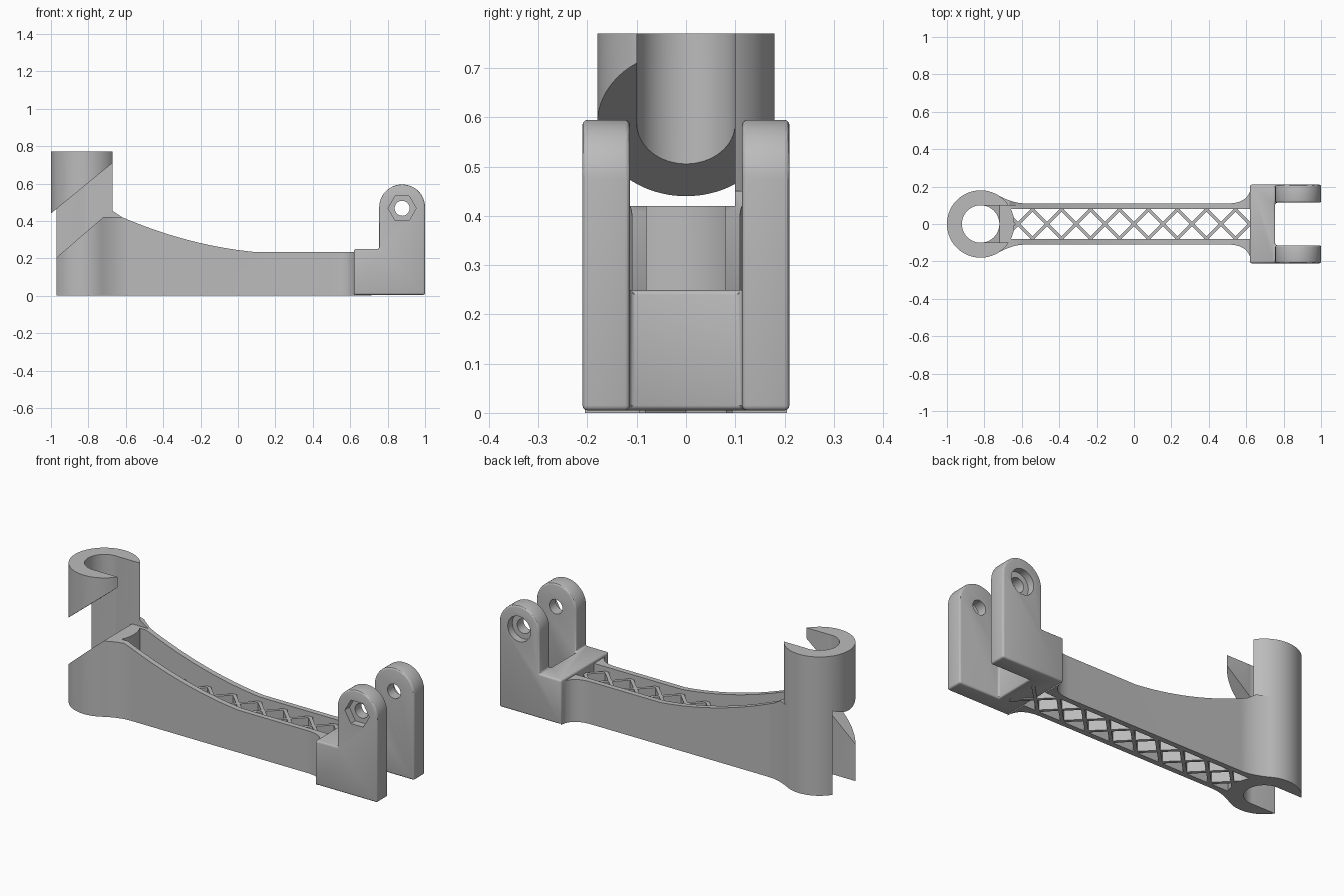
import bpy, bmesh, math
from mathutils import Matrix, Vector

if "Cube" in bpy.data.objects:
    bpy.data.objects.remove(bpy.data.objects["Cube"])

grey = bpy.data.materials.new("plain grey")
grey.use_nodes = True
grey.diffuse_color = (0.5, 0.5, 0.5, 1)
grey.node_tree.nodes["Principled BSDF"].inputs["Base Color"].default_value = (0.5, 0.5, 0.5, 1)


def from_bmesh(name, bm):
    bmesh.ops.recalc_face_normals(bm, faces=bm.faces)
    mesh = bpy.data.meshes.new(name)
    bm.to_mesh(mesh)
    bm.free()
    obj = bpy.data.objects.new(name, mesh)
    bpy.context.collection.objects.link(obj)
    mesh.materials.append(grey)
    return obj


def prism(name, points, low, high, axis="Z"):
    """Extrude an outline along Z (points are x, y) or along Y (points are x, z)."""
    bm = bmesh.new()
    place = (lambda a, b: (a, b, low)) if axis == "Z" else (lambda a, b: (a, low, b))
    face = bm.faces.new([bm.verts.new(place(a, b)) for a, b in points])
    moved = bmesh.ops.extrude_face_region(bm, geom=[face])["geom"]
    step = Vector((0, 0, high - low)) if axis == "Z" else Vector((0, high - low, 0))
    bmesh.ops.translate(bm, verts=[v for v in moved if isinstance(v, bmesh.types.BMVert)], vec=step)
    return from_bmesh(name, bm)


def box(name, x0, x1, y0, y1, z0, z1):
    return prism(name, [(x0, y0), (x1, y0), (x1, y1), (x0, y1)], z0, z1)


def circle(cx, cy, r, n=64, start=0.0, sweep=2 * math.pi):
    last = n if sweep >= 2 * math.pi else n + 1
    return [(cx + r * math.cos(start + sweep * i / n),
             cy + r * math.sin(start + sweep * i / n)) for i in range(last)]


def bezier(a, b, c, n=16):
    a, b, c = Vector(a), Vector(b), Vector(c)
    return [tuple((1 - t) ** 2 * a + 2 * t * (1 - t) * b + t * t * c)
            for t in (i / n for i in range(n + 1))]


def apply_modifiers(obj):
    graph = bpy.context.evaluated_depsgraph_get()
    mesh = bpy.data.meshes.new_from_object(obj.evaluated_get(graph))
    obj.modifiers.clear()
    obj.data = mesh


def boolean(obj, tool, operation="DIFFERENCE"):
    mod = obj.modifiers.new(operation, "BOOLEAN")
    mod.operation, mod.object, mod.solver = operation, tool, "EXACT"
    apply_modifiers(obj)
    bpy.data.objects.remove(tool)


def smooth(obj):
    bpy.ops.object.select_all(action="DESELECT")
    obj.select_set(True)
    bpy.context.view_layer.objects.active = obj
    bpy.ops.object.shade_smooth_by_angle(angle=math.radians(30))


# Arm: plan outline with flared ends, trimmed by the sagging side profile
CX, OUTER, BORE = -0.82, 0.18, 0.1
side = bezier((-0.73, 0.156), (-0.65, 0.11), (-0.58, 0.11))
side += bezier((0.5, 0.11), (0.62, 0.11), (0.625, 0.205))
arm = prism("arm_and_clip", side + [(x, -y) for x, y in reversed(side)], 0, 0.6)
profile = [(0.7, -0.1), (0.7, 0.235)]
profile += bezier((0.08, 0.235), (-0.27, 0.27), (-0.62, 0.42), 24)
profile += [(-0.665, 0.45), (-0.9, 0.45), (-0.9, -0.1)]
boolean(arm, prism("trim", profile, -0.4, 0.4, "Y"), "INTERSECT")
boolean(arm, box("cavity", -0.76, 0.7, -0.08, 0.08, -0.1, 0.7))

# Clip: tube with a bore, opposite end slots and a diagonal entry slot
boolean(arm, prism("tube", circle(CX, 0, OUTER, 96), 0, 0.77), "UNION")
boolean(arm, prism("bore", circle(CX, 0, BORE), -0.1, 0.9))


def upper(x):
    return 0.44 + 0.82 * (x + 1)


def lower(x):
    return 0.42 + 0.86 * (x + 0.72)


diagonal = [(-1.2, lower(-1.2)), (-0.72, 0.42), (-0.5, 0.42), (-0.5, upper(-0.5)), (-1.2, upper(-1.2))]
boolean(arm, prism("diagonal_slot", diagonal, -0.3, 0.0995, "Y"))
bottom = [(-1.2, -0.1), (CX, -0.1), (CX, upper(CX)), (-1.2, upper(-1.2))]
boolean(arm, prism("bottom_slot", bottom, -0.0995, 0.0995, "Y"))
boolean(arm, box("top_slot", CX, -0.5, -0.0995, 0.0995, 0.42, 0.9))
smooth(arm)

# Lattice: crossed bars inside the arm
bm = bmesh.new()
HEIGHT = 0.21
for i in range(-4, 5):
    for turn in (45, -45):
        bmesh.ops.create_cube(bm, size=1, matrix=Matrix.Translation((i * 0.155, 0, HEIGHT / 2))
                              @ Matrix.Rotation(math.radians(turn), 4, "Z")
                              @ Matrix.Diagonal((0.25, 0.018, HEIGHT, 1)))
from_bmesh("lattice", bm)

# Fork: L-shaped side profile with a gap between two rounded prongs
PX, PZ, R = 0.8775, 0.4725, 0.1225
outline = [(0.62, 0.005), (PX + R, 0.005)] + circle(PX, PZ, R, 32, 0, math.pi)
outline += [(PX - R, 0.25), (0.62, 0.25)]
fork = prism("fork", outline, -0.21, 0.21, "Y")
boolean(fork, box("gap", PX - R, 1.2, -0.114, 0.114, -0.1, 0.8))
bevel = fork.modifiers.new("rounded_edges", "BEVEL")
bevel.width, bevel.segments = 0.01, 3
bevel.limit_method, bevel.angle_limit = "ANGLE", math.radians(30)
apply_modifiers(fork)

# Pin hole, hexagonal nut pocket in front, round counterbore behind
boolean(fork, prism("pin_hole", circle(PX, PZ - 0.005, 0.04, 32), -0.4, 0.4, "Y"))
boolean(fork, prism("nut_pocket", circle(PX, PZ - 0.005, 0.075, 6), -0.4, -0.17, "Y"))
boolean(fork, prism("counterbore", circle(PX, PZ - 0.005, 0.07, 32), 0.17, 0.4, "Y"))
smooth(fork)
